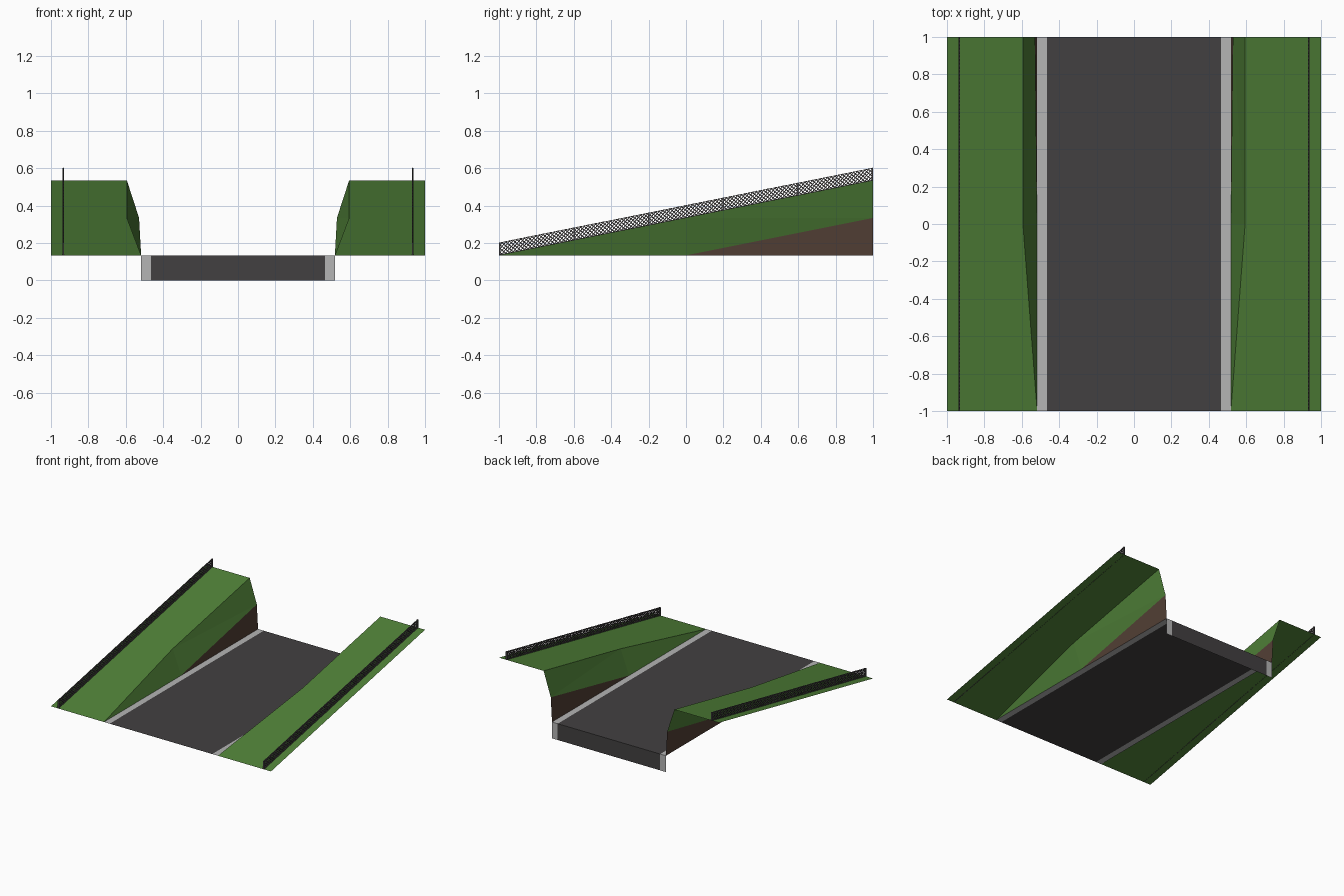
import bpy
from mathutils import Vector

if "Cube" in bpy.data.objects:
    bpy.data.objects.remove(bpy.data.objects["Cube"])

ROAD = 0.134           # road surface height
RISE = 0.2             # bank slope per unit of y


def bank_z(y):
    return ROAD + RISE * (y + 1)


def material(name, rgb):
    m = bpy.data.materials.new(name)
    m.diffuse_color = (*rgb, 1)
    m.use_nodes = True
    m.node_tree.nodes["Principled BSDF"].inputs["Base Color"].default_value = m.diffuse_color
    return m


grass = material("grass", (0.08, 0.22, 0.04))
dirt = material("dirt", (0.085, 0.05, 0.035))
asphalt = material("asphalt", (0.055, 0.051, 0.053))
concrete = material("concrete", (0.46, 0.46, 0.46))
metal = material("metal", (0.07, 0.065, 0.065))


def build(name, verts, faces, mat, mirrored=False):
    """Mesh object from points; optionally mirrored across x."""
    me = bpy.data.meshes.new(name)
    me.from_pydata(verts, [], faces)
    me.materials.append(mat)
    ob = bpy.data.objects.new(name, me)
    bpy.context.collection.objects.link(ob)
    if mirrored:
        mod = ob.modifiers.new("mirror", "MIRROR")
        mod.use_mirror_merge = False
    return ob


def strip(name, x0, x1, mat, mirrored=False):
    """Flat ribbon along y with a face hanging down at the back."""
    v = [(x, y, z) for y, z in ((-1, ROAD), (1, ROAD), (1, 0)) for x in (x0, x1)]
    build(name, v, [(0, 1, 3, 2), (2, 3, 5, 4)], mat, mirrored)


# road and kerbs
strip("road", -0.466, 0.466, asphalt)
strip("kerbs", 0.466, 0.518, concrete, True)

# grass banks: sloping top sheet plus the face leaning over the road
front = (0.518, -1, ROAD)
mid_top, back_top = (0.594, 0, bank_z(0)), (0.594, 1, bank_z(1))
mid_low, back_low = (0.518, 0, ROAD), (0.529, 1, ROAD + RISE)
build("grass_tops",
      [front, (1, -1, ROAD), (1, 0, bank_z(0)), (1, 1, bank_z(1)), back_top, mid_top],
      [(0, 1, 2, 5), (5, 2, 3, 4)], grass, True)
build("bank_sides", [front, mid_top, back_top, back_low, mid_low],
      [(0, 1, 4), (4, 1, 3), (1, 2, 3)], grass, True)

# exposed earth under the banks
build("earth_walls", [mid_low, back_low, (0.518, 1, ROAD)], [(0, 1, 2)], dirt, True)

# wire fences following the slope
FX, H = 0.934, 0.068
fv, ff = [], []


def bar(a, b, width, thick):
    """Box bar between two (y, height) points in the sheared fence plane."""
    a, b = Vector(a), Vector(b)
    d = (b - a).normalized()
    n = Vector((-d.y, d.x)) * width / 2
    base = len(fv)
    for x in (FX - thick / 2, FX + thick / 2):
        for p in (a - n, b - n, b + n, a + n):
            y = max(-1, min(1, p.x))
            fv.append((x, y, bank_z(y) + p.y))
    quads = [(0, 3, 2, 1), (4, 5, 6, 7)]
    quads += [(i, (i + 1) % 4, (i + 1) % 4 + 4, i + 4) for i in range(4)]
    ff.extend(tuple(base + i for i in q) for q in quads)


PITCH = 0.02
for i in range(int(2 / PITCH) + 4):
    y = -1 - H + i * PITCH
    for flip in (False, True):
        lo, hi = max(y, -1), min(y + H, 1)
        if hi - lo < 0.004:
            continue
        h0, h1 = lo - y, hi - y
        if flip:
            h0, h1 = H - h0, H - h1
        bar((lo, h0), (hi, h1), 0.005, 0.004)
for h in (0.002, H - 0.002):
    bar((-1, h), (1, h), 0.004, 0.006)
for i in range(6):
    y = -0.996 + i * 1.992 / 5
    bar((y, 0), (y, H), 0.008, 0.01)
build("fences", fv, ff, metal, True)
